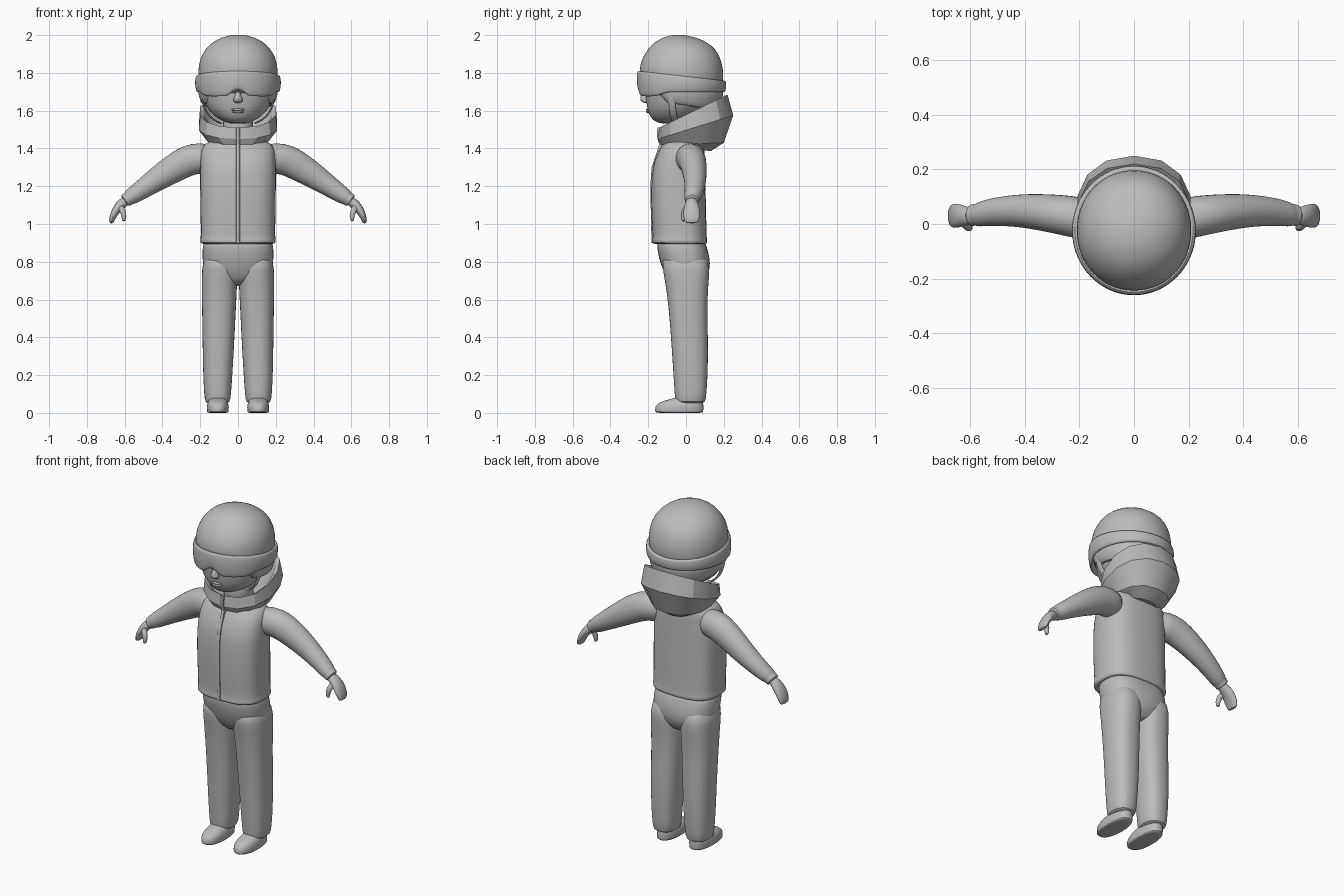
import bpy, bmesh, math
from mathutils import Vector

grey = bpy.data.materials.new("plain grey")
grey.diffuse_color = (0.5, 0.5, 0.5, 1)


def sgn_pow(v, p):
    return math.copysign(abs(v) ** p, v)


def skin(name, loops, caps=True, closed=False, subsurf=1, angle=50):
    """Bridge equal-length loops of points into a smooth-shaded mesh."""
    bm = bmesh.new()
    rings = [[bm.verts.new(p) for p in loop] for loop in loops]
    pairs = list(zip(rings, rings[1:]))
    if closed:
        pairs.append((rings[-1], rings[0]))
    for a, b in pairs:
        for i in range(len(a)):
            j = (i + 1) % len(a)
            bm.faces.new((a[i], a[j], b[j], b[i]))
    if caps and not closed:
        bm.faces.new(rings[0])
        bm.faces.new(rings[-1])
    bmesh.ops.recalc_face_normals(bm, faces=bm.faces)
    mesh = bpy.data.meshes.new(name)
    bm.to_mesh(mesh)
    bm.free()
    ob = bpy.data.objects.new(name, mesh)
    bpy.context.collection.objects.link(ob)
    mesh.materials.append(grey)
    if subsurf:
        ob.modifiers.new("Smooth", 'SUBSURF').levels = subsurf
        ob.modifiers["Smooth"].render_levels = subsurf
    bpy.ops.object.select_all(action='DESELECT')
    ob.select_set(True)
    bpy.context.view_layer.objects.active = ob
    bpy.ops.object.shade_smooth_by_angle(angle=math.radians(angle))
    return ob


def level(z, rx, front, back, power=2.0, xc=0.0, n=24, tilt=0.0):
    """Horizontal superellipse ring between y=front and y=back."""
    yc, ry = (front + back) / 2, (back - front) / 2
    pts = []
    for i in range(n):
        a = math.tau * i / n
        x, y = sgn_pow(math.sin(a), 2 / power), -sgn_pow(math.cos(a), 2 / power)
        pts.append(Vector((xc + rx * x, yc + ry * y, z + tilt * y)))
    return pts


def limb(name, path, n=16):
    """Tube along x,z path; entries are x, y, z, thickness, half width in y."""
    loops = []
    for i, (x, y, z, t, w) in enumerate(path):
        p, q = path[max(i - 1, 0)], path[min(i + 1, len(path) - 1)]
        d = Vector((q[0] - p[0], 0, q[2] - p[2])).normalized()
        up = Vector((-d.z, 0, d.x))
        loops.append([Vector((x, y, z)) + up * t * math.cos(math.tau * k / n)
                      + Vector((0, w * math.sin(math.tau * k / n), 0)) for k in range(n)])
    return skin(name, loops)


# Jacket body with hem
skin("jacket", [level(*r) for r in (
    (0.90, 0.15, -0.13, 0.08, 2.7), (0.893, 0.19, -0.172, 0.107, 2.8),
    (0.90, 0.2, -0.182, 0.113, 2.8), (0.918, 0.202, -0.182, 0.113, 2.8),
    (0.926, 0.197, -0.177, 0.11, 2.8), (1.05, 0.2, -0.185, 0.108, 2.8),
    (1.2, 0.202, -0.187, 0.104, 2.8), (1.3, 0.202, -0.18, 0.102, 2.7),
    (1.37, 0.2, -0.155, 0.10, 2.6), (1.415, 0.19, -0.13, 0.098, 2.5),
    (1.44, 0.155, -0.11, 0.085, 2.4), (1.448, 0.08, -0.07, 0.06, 2))])

# Raised front zip strip, running up over the collar
zip_line = [(-0.178, 0.90), (-0.181, 1.05), (-0.184, 1.2), (-0.177, 1.3),
            (-0.152, 1.375), (-0.138, 1.42), (-0.148, 1.46), (-0.147, 1.51)]
skin("zip_strip", [[Vector((x, y + dy, z)) for x, dy in
                    ((-0.011, 0.015), (-0.009, -0.005), (0.009, -0.005), (0.011, 0.015))]
                   for y, z in zip_line], subsurf=0, angle=30)

# Trouser seat
skin("trouser_seat", [level(*r) for r in (
    (0.93, 0.185, -0.155, 0.098, 2.6), (0.88, 0.188, -0.155, 0.11, 2.6),
    (0.82, 0.19, -0.145, 0.128, 2.5), (0.76, 0.185, -0.125, 0.128, 2.4),
    (0.71, 0.14, -0.10, 0.105, 2.2), (0.67, 0.07, -0.06, 0.07, 2))])

for side, s in (("left", 1), ("right", -1)):
    # Trouser leg, boot
    skin(side + "_trouser_leg", [level(z, rx, f, b, 2.4, s * xc) for z, rx, f, b, xc in (
        (0.85, 0.08, -0.13, 0.11, 0.1), (0.76, 0.095, -0.125, 0.128, 0.097),
        (0.68, 0.094, -0.108, 0.118, 0.098), (0.55, 0.09, -0.092, 0.113, 0.101),
        (0.4, 0.085, -0.08, 0.117, 0.103), (0.22, 0.079, -0.068, 0.117, 0.107),
        (0.09, 0.071, -0.06, 0.108, 0.108), (0.055, 0.066, -0.056, 0.103, 0.108),
        (0.05, 0.045, -0.04, 0.08, 0.108))])
    skin(side + "_boot", [level(z, rx, f, b, 2.3, s * 0.107) for z, rx, f, b in (
        (0.0, 0.054, -0.158, 0.088), (0.002, 0.057, -0.163, 0.092),
        (0.03, 0.06, -0.167, 0.094), (0.055, 0.055, -0.148, 0.092),
        (0.072, 0.045, -0.09, 0.085), (0.085, 0.035, -0.04, 0.07))])

    # Sleeve with cuff, mitten hand, thumb
    limb(side + "_sleeve", [(s * x, y, z, t, w) for x, y, z, t, w in (
        (0.12, 0.01, 1.345, 0.075, 0.07), (0.2, 0.022, 1.35, 0.084, 0.08),
        (0.265, 0.033, 1.338, 0.085, 0.075), (0.34, 0.043, 1.295, 0.078, 0.069),
        (0.43, 0.05, 1.237, 0.065, 0.06), (0.52, 0.045, 1.175, 0.051, 0.052),
        (0.57, 0.035, 1.142, 0.044, 0.046), (0.578, 0.034, 1.136, 0.037, 0.04),
        (0.588, 0.033, 1.13, 0.038, 0.041), (0.598, 0.032, 1.124, 0.037, 0.04),
        (0.6, 0.032, 1.122, 0.024, 0.028))])
    limb(side + "_hand", [(s * x, y, z, t, w) for x, y, z, t, w in (
        (0.585, 0.03, 1.128, 0.027, 0.03), (0.615, 0.03, 1.108, 0.027, 0.034),
        (0.637, 0.03, 1.085, 0.025, 0.043), (0.656, 0.03, 1.055, 0.02, 0.046),
        (0.668, 0.03, 1.025, 0.015, 0.042), (0.672, 0.03, 1.002, 0.011, 0.034))])
    limb(side + "_thumb", [(s * x, y, z, t, w) for x, y, z, t, w in (
        (0.628, 0.01, 1.1, 0.018, 0.018), (0.61, -0.01, 1.07, 0.017, 0.017),
        (0.602, -0.014, 1.04, 0.014, 0.014), (0.606, -0.014, 1.012, 0.009, 0.01))], 10)

# Hood and collar: open faceted shell, sloping up toward the back
hood_spec = [  # front y, front z, back y, back z, half width
    (-0.10, 1.425, 0.13, 1.385, 0.10), (-0.135, 1.42, 0.2, 1.43, 0.155),
    (-0.15, 1.45, 0.25, 1.575, 0.212), (-0.142, 1.51, 0.22, 1.685, 0.205),
    (-0.125, 1.5, 0.2, 1.67, 0.185), (-0.10, 1.45, 0.16, 1.55, 0.15),
    (-0.08, 1.435, 0.1, 1.45, 0.09)]
skin("hood", [level((zf + zb) / 2, w, f, b, 2.25, 0, 14, (zb - zf) / 2)
              for f, zf, b, zb, w in hood_spec], subsurf=0, angle=28)

# Neck
skin("neck", [level(1.42, 0.085, -0.08, 0.09), level(1.5, 0.08, -0.08, 0.09),
              level(1.62, 0.08, -0.08, 0.09)])

# Face and jaw
skin("face", [level(*r) for r in (
    (1.8, 0.19, -0.225, 0.15, 2.1), (1.72, 0.192, -0.222, 0.16, 2.1),
    (1.65, 0.182, -0.213, 0.15, 2.1), (1.605, 0.16, -0.205, 0.12, 2.1),
    (1.565, 0.12, -0.19, 0.07), (1.54, 0.075, -0.165, 0.03), (1.53, 0.03, -0.12, 0.0))])

# Nose and lips
skin("nose", [level(*r, 2, 0, 10) for r in (
    (1.705, 0.01, -0.23, -0.2), (1.68, 0.017, -0.24, -0.19),
    (1.657, 0.028, -0.246, -0.19), (1.645, 0.024, -0.235, -0.19), (1.64, 0.01, -0.22, -0.2))])
for name, z, w in (("upper_lip", 1.606, 0.045), ("lower_lip", 1.594, 0.036)):
    skin(name, [level(z + dz, w * k, -0.207 - 0.006 * k, -0.17, 2, 0, 12)
                for dz, k in ((0.007, 0.7), (0, 1), (-0.007, 0.7))])

# Helmet dome
skin("helmet", [level(z, rx, f, b, 2.05, 0, 28, t) for z, rx, f, b, t in (
    (1.74, 0.19, -0.22, 0.17, -0.02), (1.76, 0.212, -0.245, 0.198, -0.02),
    (1.81, 0.212, -0.247, 0.2, -0.012), (1.86, 0.206, -0.238, 0.192, -0.006),
    (1.905, 0.188, -0.217, 0.172, 0), (1.945, 0.158, -0.187, 0.138, 0),
    (1.977, 0.114, -0.147, 0.086, 0), (1.996, 0.06, -0.098, 0.018, 0),
    (2.002, 0.02, -0.06, -0.02, 0))])


def smooth(lo, hi, v):
    t = min(max((v - lo) / (hi - lo), 0), 1)
    return t * t * (3 - 2 * t)


def band(name, n, shape, rows):
    """Closed loop around the head; rows give (height fraction, outward offset)."""
    loops = []
    for h, off in rows:
        loop = []
        for i in range(n):
            a = math.tau * i / n
            x, y = math.sin(a), -math.cos(a)
            top, bottom, grow = shape(x, y)
            loop.append(Vector((x * (0.212 + off * grow), -0.024 + y * (0.222 + off * grow),
                                bottom + (top - bottom) * h)))
        loops.append(loop)
    return skin(name, loops, closed=True, angle=40)


# Goggles and strap in one band: deep lens at the front with a nose notch
def goggle_shape(x, y):
    lens = smooth(0.3, 0.65, -y)
    bottom = 1.697 - 0.022 * lens
    if y < 0:
        bottom += 0.04 * (1 - smooth(0.02, 0.3, abs(x)))
    return 1.785 - 0.026 * y, bottom, 1.0


band("goggles", 56, goggle_shape, [(0, -0.02), (0.0, 0.004), (0.06, 0.01), (0.5, 0.017),
                                   (0.94, 0.013), (1, 0.008), (1, -0.02)])


# Helmet lower guard behind the face, tapering away at the front
def guard_shape(x, y):
    cover = smooth(-0.62, -0.4, y)
    return 1.72, 1.69 - cover * (0.055 + 0.03 * smooth(-0.4, 1, y)), 1.0 + 0.6 * (1 - cover)


band("helmet_guard", 48, guard_shape, [(0, -0.05), (0, -0.024), (0.3, -0.01),
                                       (0.7, 0.0), (1, 0.0), (1, -0.05)])

# Chin straps down each side
for side, s in (("left", 1), ("right", -1)):
    strap = [(0.197, -0.075, 1.70), (0.188, -0.075, 1.64), (0.168, -0.07, 1.59),
             (0.13, -0.06, 1.55), (0.08, -0.055, 1.53)]
    limb(side + "_chin_strap", [(s * x, y, z, 0.006, 0.02) for x, y, z in strap], 8)
